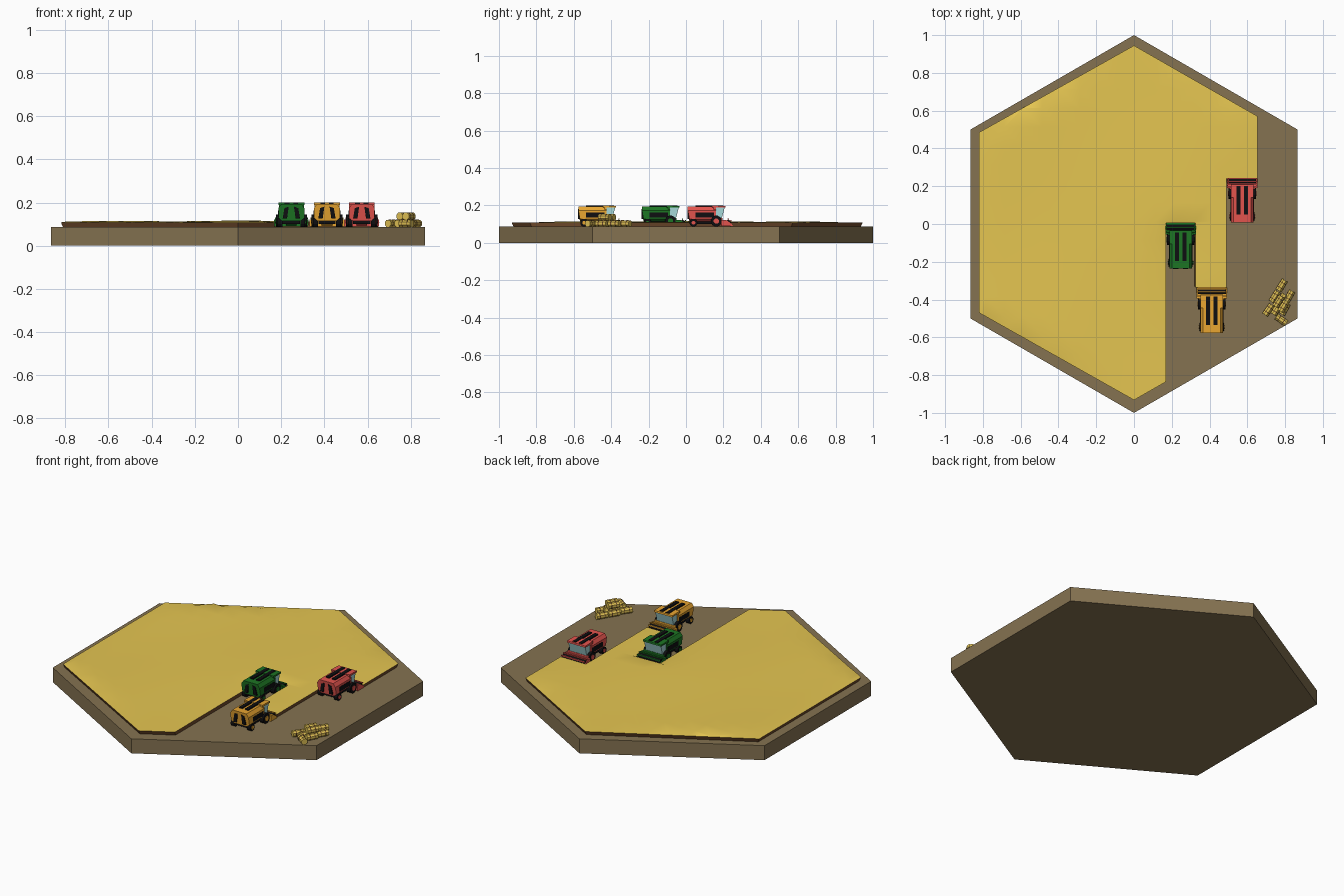
import bpy, bmesh, math
from mathutils import Vector, Matrix

if "Cube" in bpy.data.objects:
    bpy.data.objects.remove(bpy.data.objects["Cube"])

G = 0.086  # top of the soil


def material(name, r, g, b):
    m = bpy.data.materials.new(name)
    lin = [(c / 255) ** 2.2 for c in (r, g, b)]
    m.diffuse_color = (*lin, 1)
    m.use_nodes = True
    m.node_tree.nodes["Principled BSDF"].inputs["Base Color"].default_value = m.diffuse_color
    return m


SOIL = material("soil", 132, 114, 82)
CROP = material("ripe_crop", 228, 196, 82)
STALK = material("crop_side", 112, 76, 48)
STRAW = material("straw", 222, 190, 84)
BLACK = material("black", 22, 22, 24)
GLASS = material("glass", 165, 215, 215)


def finish(bm, name, *mats):
    bmesh.ops.recalc_face_normals(bm, faces=bm.faces)
    me = bpy.data.meshes.new(name)
    bm.to_mesh(me)
    bm.free()
    ob = bpy.data.objects.new(name, me)
    bpy.context.collection.objects.link(ob)
    for m in mats:
        me.materials.append(m)
    return ob


def prism(name, profile, axis, a, b, mat, at=(0, 0, 0)):
    """Extrude a profile along an axis: x uses (y,z), y uses (x,z), z uses (x,y)."""
    bm = bmesh.new()
    put = {"x": lambda p, t: (t, p[0], p[1]),
           "y": lambda p, t: (p[0], t, p[1]),
           "z": lambda p, t: (p[0], p[1], t)}[axis]
    rings = [[bm.verts.new(put(p, t)) for p in profile] for t in (a, b)]
    n = len(profile)
    for r in rings:
        bm.faces.new(r)
    for i in range(n):
        j = (i + 1) % n
        bm.faces.new((rings[0][i], rings[0][j], rings[1][j], rings[1][i]))
    ob = finish(bm, name, mat)
    ob.location = at
    return ob


def box(name, x, y, z, mat, at):
    return prism(name, [(x[0], y[0]), (x[1], y[0]), (x[1], y[1]), (x[0], y[1])],
                 "z", z[0], z[1], mat, at)


def circle(cy, cz, r, n):
    return [(cy + r * math.cos((i + .5) * math.tau / n),
             cz + r * math.sin((i + .5) * math.tau / n)) for i in range(n)]


def soil():
    pts = [(math.sin(i * math.pi / 3), math.cos(i * math.pi / 3)) for i in range(6)]
    prism("soil_slab", pts, "z", 0, G, SOIL)


def crop():
    # outline with the three cut lanes
    outline = [(-.82, .485), (0, .945), (.655, .57), (.655, .24), (.49, .24), (.49, -.335),
               (.325, -.335), (.325, .005), (.17, .005), (.17, -.835), (0, -.932), (-.82, -.47)]
    bm = bmesh.new()
    bm.faces.new([bm.verts.new((x, y, .108)) for x, y in outline])
    for i in range(-9, 10):
        for k in (0, 1):
            no = Vector((1 - k, k, 0))
            bmesh.ops.bisect_plane(bm, geom=bm.verts[:] + bm.edges[:] + bm.faces[:],
                                   plane_co=no * (i * .1 + .013), plane_no=no, dist=1e-5)
    # gentle swells
    for v in bm.verts:
        if not v.is_boundary:
            v.co.z = .112 + .004 * math.sin(5 * v.co.x + 1.5) * math.cos(4 * v.co.y)
    for f in bm.faces:
        f.smooth = True
    # stalk walls, tapering in toward the soil
    edges = [e for e in bm.edges if e.is_boundary]
    res = bmesh.ops.extrude_edge_only(bm, edges=edges)["geom"]
    for v in res:
        if isinstance(v, bmesh.types.BMVert):
            v.co = Vector((v.co.x * .988, v.co.y * .988, G - .001))
    for f in res:
        if isinstance(f, bmesh.types.BMFace):
            f.material_index = 1
            f.smooth = False
    finish(bm, "standing_crop", CROP, STALK)


def harvester(colour, x, y, paint):
    at = (x, y, G)
    nm = lambda part: f"{colour}_harvester_{part}"
    # grain body with rear overhang
    half = [(.042, .028), (.060, .042), (.060, .088), (.046, .108)]
    body = prism(nm("body"), half + [(-px, pz) for px, pz in reversed(half)],
                 "y", -.232, -.09, paint, at)
    for v in body.data.vertices:
        if v.co.y < -.2 and v.co.z > .08:
            v.co.y -= .009
    box(nm("chassis"), (-.04, .04), (-.22, -.065), (.014, .04), BLACK, at)
    # cab
    prism(nm("cab_glass"), [(-.1, .04), (-.06, .04), (-.043, .104), (-.1, .104)],
          "x", -.055, .055, GLASS, at)
    prism(nm("cab_roof"), [(-.11, .102), (-.038, .102), (-.04, .111), (-.11, .113)],
          "x", -.06, .06, paint, at)
    box(nm("cab_floor"), (-.068, .068), (-.1, -.056), (.036, .046), paint, at)
    # header: trough, floor and reel
    prism(nm("feeder"), [(-.1, .015), (-.05, .006), (-.05, .03), (-.1, .045)],
          "x", -.025, .025, paint, at)
    prism(nm("header_trough"), [(-.06, .004), (0, .003), (0, .007), (-.048, .01), (-.05, .035),
                                (-.06, .035)], "x", -.078, .078, paint, at)
    prism(nm("reel"), circle(-.024, .023, .015, 6), "x", -.074, .074, BLACK, at)
    for k in range(3):
        a = math.tau * (k / 6 + 1 / 12)
        prism(nm("reel_bar"), circle(-.024 + .018 * math.cos(a), .023 + .018 * math.sin(a), .004, 4),
              "x", -.076, .076, paint, at)
    for s in (-1, 1):
        prism(nm("header_end"), [(-.06, .003), (0, .003), (-.004, .014), (-.035, .036), (-.06, .036)],
              "x", s * .075, s * .08, paint, at)
        # black trim on top, sides and rear
        box(nm("roof_vent"), (s * .009, s * .031), (-.2, -.05), (.106, .1145), BLACK, at)
        box(nm("side_panel"), (s * .055, s * .0615), (-.2, -.1), (.048, .076), BLACK, at)
        prism(nm("rear_vent"), [(s * .012, .095), (s * .032, .088), (s * .04, .04), (s * .02, .04)],
              "y", -.242, -.225, BLACK, at)
        prism(nm("cab_pillar"), [(-.102, .04), (-.094, .04), (-.09, .104), (-.102, .104)],
              "x", s * .05, s * .058, paint, at)
        # wheels and hubs
        for part, cy, r, x0, x1 in (("front", -.088, .03, .044, .072), ("rear", -.21, .021, .042, .064)):
            prism(nm(part + "_wheel"), circle(cy, r, r, 12), "x", s * x0, s * x1, BLACK, at)
            prism(nm(part + "_hub"), circle(cy, r, r * .5, 8), "x", s * (x1 - .002), s * (x1 + .003),
                  paint, at)


def bale(x, y, level, angle):
    r = .0185
    ob = prism("straw_bale", circle(0, 0, r, 8), "x", -.032, .032, STRAW,
               (x, y, G + r * .92 + level * .033))
    ob.rotation_euler.z = math.radians(angle)
    # binding bands
    for t in (-.014, .014):
        band = prism("bale_band", circle(0, 0, r + .0008, 8), "x", t - .002, t + .002, STALK, ob.location)
        band.rotation_euler = ob.rotation_euler


soil()
crop()
harvester("red", .573, .25, material("red_paint", 226, 84, 78))
harvester("green", .247, .005, material("green_paint", 34, 116, 40))
harvester("yellow", .412, -.335, material("yellow_paint", 232, 164, 52))
for b in [(.782, -.325, 0, 58), (.822, -.383, 0, 60), (.745, -.385, 0, 58), (.782, -.40, 0, 58),
          (.712, -.455, 0, 55), (.755, -.452, 0, 58), (.798, -.45, 0, 62), (.780, -.508, 0, -35),
          (.765, -.41, 1, 58), (.792, -.435, 1, 60)]:
    bale(*b)
